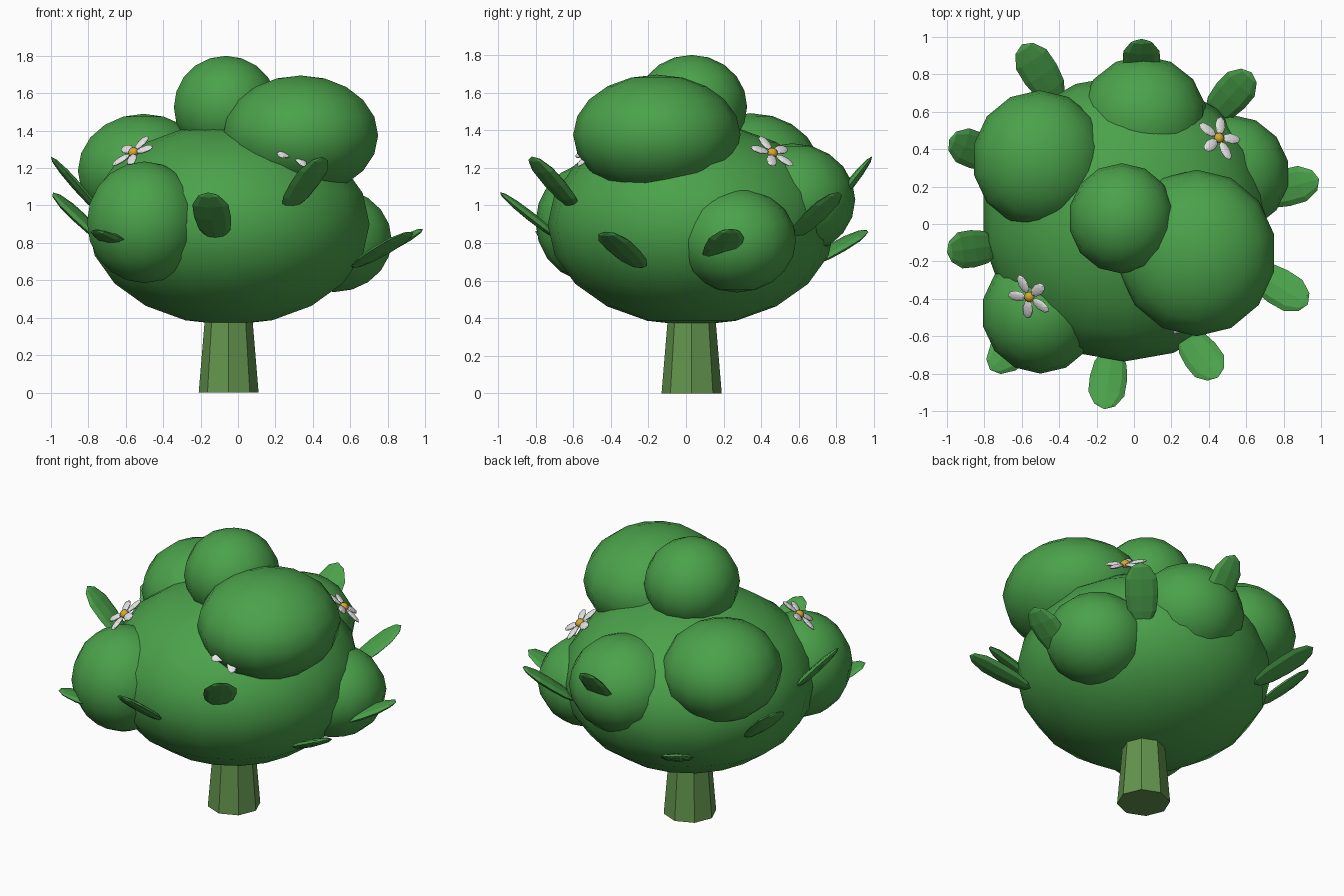
import bpy
import math
from mathutils import Vector, Matrix

cube = bpy.data.objects.get("Cube")
if cube:
    bpy.data.objects.remove(cube, do_unlink=True)


def material(name, rgb):
    m = bpy.data.materials.new(name)
    m.use_nodes = True
    m.diffuse_color = (*rgb, 1)
    m.node_tree.nodes["Principled BSDF"].inputs["Base Color"].default_value = (*rgb, 1)
    return m


GREEN = material("leaf green", (0.07, 0.36, 0.07))
BARK = material("olive bark", (0.125, 0.30, 0.075))
WHITE = material("petal white", (0.80, 0.80, 0.80))
YELLOW = material("pollen yellow", (0.65, 0.40, 0.03))


def ball(name, mat, matrix, radii, segments, rings, smooth=True):
    """Ellipsoid with the given radii, placed by a matrix."""
    bpy.ops.mesh.primitive_uv_sphere_add(segments=segments, ring_count=rings, radius=1)
    ob = bpy.context.object
    ob.name = name
    ob.data.transform(Matrix.Diagonal((*radii, 1)))
    ob.matrix_world = matrix
    ob.data.materials.append(mat)
    if smooth:
        bpy.ops.object.shade_smooth()
    return ob


# Trunk
bpy.ops.mesh.primitive_cone_add(vertices=8, radius1=0.16, radius2=0.11, depth=0.6,
                                location=(-0.05, 0.03, 0.3))
trunk = bpy.context.object
trunk.name = "trunk"
trunk.data.materials.append(BARK)

# Crown: one large mass and the lumps around it
CENTRE = Vector((-0.05, 0.03, 0.90))
CROWN = Vector((0.765, 0.765, 0.54))
ball("crown_main", GREEN, Matrix.Translation(CENTRE), CROWN, 18, 10)
lumps = {
    "top": ((-0.065, 0.03, 1.525), (0.285, 0.295, 0.275)),
    "upper_front_left": ((0.335, -0.155, 1.375), (0.425, 0.445, 0.32)),
    "upper_back_right": ((-0.505, 0.345, 1.185), (0.36, 0.37, 0.305)),
    "front_right": ((-0.50, -0.475, 0.91), (0.315, 0.325, 0.325)),
    "back": ((0.05, 0.565, 1.03), (0.34, 0.335, 0.30)),
    "left": ((0.515, 0.27, 0.815), (0.315, 0.315, 0.278)),
}
for name, (loc, radii) in lumps.items():
    ball("crown_lump_" + name, GREEN, Matrix.Translation(loc), radii, 14, 10)

# Loose leaves: tip and a point further down the stem
leaves = [
    ((0.04, 0.99, 1.26), (0.04, 0.80, 1.02)),
    ((0.63, 0.81, 1.07), (0.42, 0.58, 0.84)),
    ((0.99, 0.24, 0.875), (0.72, 0.17, 0.73)),
    ((0.93, -0.43, 0.86), (0.60, -0.23, 0.66)),
    ((0.45, -0.82, 1.26), (0.28, -0.60, 1.00)),
    ((-0.16, -0.99, 1.07), (-0.12, -0.71, 0.85)),
    ((-0.77, -0.78, 0.87), (-0.55, -0.57, 0.75)),
    ((-1.00, -0.15, 1.26), (-0.77, -0.12, 1.00)),
    ((-0.99, 0.45, 1.07), (-0.76, 0.36, 0.85)),
    ((-0.60, 0.96, 0.87), (-0.42, 0.68, 0.70)),
]
HALF = 0.21
for i, (tip, stem) in enumerate(leaves):
    tip = Vector(tip)
    along = (tip - Vector(stem)).normalized()
    side = Vector((-along.y, along.x, 0)).normalized()
    frame = Matrix((side, along.cross(side), along)).transposed().to_4x4()
    spot = Matrix.Translation(tip - along * HALF)
    leaf = ball(f"leaf_{i + 1}", GREEN, spot @ frame, (0.10, 0.025, HALF), 8, 6, False)
    for v in leaf.data.vertices:  # blunt tip
        if v.co.z > HALF * 0.4:
            v.co.x *= 1.12

# Flowers: five petals round a yellow heart, facing out of the crown
flowers = [((-0.56, -0.39, 1.285), 90), ((0.455, 0.46, 1.28), 90), ((0.30, -0.49, 1.29), 270)]
for i, (loc, phase) in enumerate(flowers):
    out = Vector(loc) - CENTRE
    out = Vector([o / (r * r) for o, r in zip(out, CROWN)])
    base = Matrix.Translation(loc) @ out.to_track_quat('Z', 'Y').to_matrix().to_4x4()
    ball(f"flower_{i + 1}_heart", YELLOW, base, (0.03, 0.03, 0.025), 8, 6)
    for k in range(5):
        turn = Matrix.Rotation(math.radians(phase + 72 * k), 4, 'Z')
        ball(f"flower_{i + 1}_petal_{k + 1}", WHITE,
             base @ turn @ Matrix.Translation((0.078, 0, 0)),
             (0.056, 0.031, 0.012), 8, 6, False)
